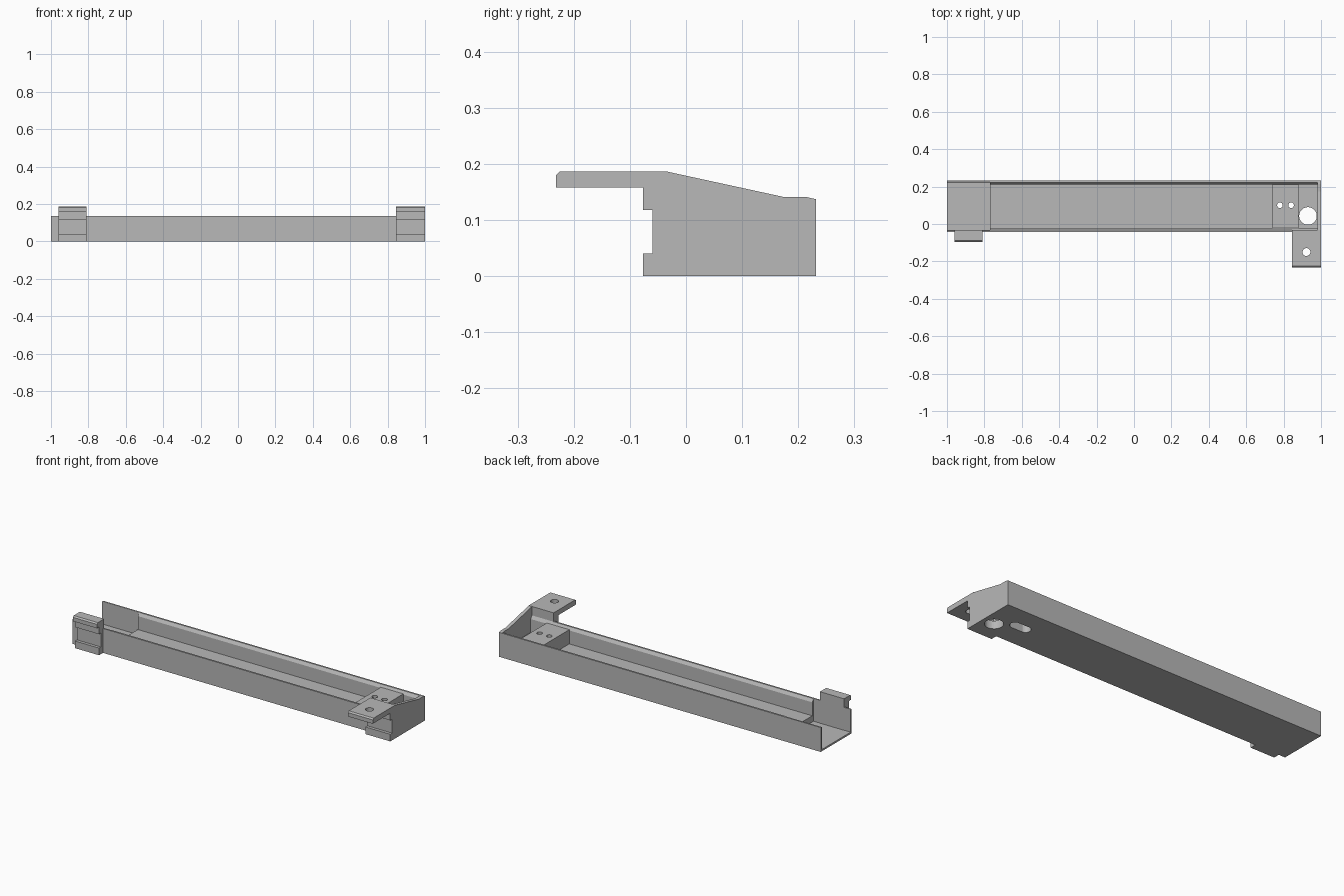
import bpy
import bmesh
from math import cos, sin, pi

cube = bpy.data.objects.get("Cube")
if cube:
    bpy.data.objects.remove(cube, do_unlink=True)

grey = bpy.data.materials.new("plain_grey")
grey.use_nodes = True
grey.diffuse_color = (0.48, 0.48, 0.48, 1)
grey.node_tree.nodes["Principled BSDF"].inputs["Base Color"].default_value = grey.diffuse_color


def prism(name, points, low, high, axis="x"):
    """Extrude a (y, z) outline along x, or an (x, y) outline along z."""
    place = (lambda p, t: (t, *p)) if axis == "x" else (lambda p, t: (*p, t))
    bm = bmesh.new()
    face = bm.faces.new([bm.verts.new(place(p, low)) for p in points])
    moved = bmesh.ops.extrude_face_region(bm, geom=[face])["geom"]
    offset = place((0, 0), high - low)
    bmesh.ops.translate(bm, vec=offset, verts=[v for v in moved if isinstance(v, bmesh.types.BMVert)])
    bmesh.ops.recalc_face_normals(bm, faces=bm.faces)
    mesh = bpy.data.meshes.new(name)
    bm.to_mesh(mesh)
    bm.free()
    mesh.materials.append(grey)
    obj = bpy.data.objects.new(name, mesh)
    bpy.context.collection.objects.link(obj)
    return obj


def slot(x, y, radius, stretch=0):
    """Outline of a round hole, or a long one when stretched along x."""
    steps = 32
    angles = [2 * pi * (i + 0.5) / steps for i in range(steps)]
    return [(x + radius * cos(a) + (stretch if cos(a) > 0 else -stretch), y + radius * sin(a))
            for a in angles]


def cut(obj, outline, low, high):
    """Cut a vertical opening and remove the helper."""
    cutter = prism("cutter", outline, low, high, "z")
    cutter.hide_render = True
    mod = obj.modifiers.new("opening", "BOOLEAN")
    mod.operation = "DIFFERENCE"
    mod.solver = "EXACT"
    mod.object = cutter
    bpy.context.view_layer.update()
    graph = bpy.context.evaluated_depsgraph_get()
    mesh = bpy.data.meshes.new_from_object(obj.evaluated_get(graph))
    obj.modifiers.clear()
    obj.data = mesh
    bpy.data.objects.remove(cutter, do_unlink=True)


FRONT, BACK, TOP, FLOOR = -0.042, 0.232, 0.137, 0.045


def channel(wall, floor, bevel):
    """U-shaped section with chamfered inner top edges."""
    a, b = FRONT + wall, BACK - wall
    return [(FRONT, 0), (BACK, 0), (BACK, TOP), (b + bevel, TOP), (b, TOP - bevel * 1.5),
            (b, floor), (a, floor), (a, TOP - bevel * 1.5), (a - bevel, TOP), (FRONT, TOP)]


# Tray: thin-walled open end and thicker main length
prism("tray_open_end", channel(0.009, 0.01, 0.001), -1, -0.77)
tray = prism("tray_main", channel(0.021, FLOOR, 0.011), -0.77, 0.98)

# End wall with sloping top
prism("end_wall", [(-0.032, 0), (BACK, 0), (BACK, TOP), (0.215, 0.141), (0.175, 0.141),
                   (-0.032, 0.186)], 0.98, 1)

# Raised mounting block
block = prism("mounting_block", [(-0.021, FLOOR), (0.211, FLOOR), (0.211, 0.125), (-0.021, 0.125)],
              0.74, 0.88)

# Cable hole, hidden slot and screw holes
cut(tray, slot(0.93, 0.043, 0.047), -0.1, 0.2)
cut(tray, slot(0.81, 0.1, 0.028, 0.033), -0.1, 0.2)
cut(block, slot(0.81, 0.1, 0.028, 0.033), 0, 0.1)
for x in (0.78, 0.84):
    cut(block, slot(x, 0.1, 0.015), 0.05, 0.2)


def clip(name, reach, low, high):
    """Grooved bracket with a chamfered lip that overhangs the front."""
    return prism(name, [(-0.032, 0), (-0.077, 0), (-0.077, 0.04), (-0.06, 0.04), (-0.06, 0.118),
                        (-0.077, 0.118), (-0.077, 0.158), (reach, 0.158), (reach, 0.18),
                        (reach + 0.008, 0.187), (-0.032, 0.187)], low, high)


# Brackets
clip("right_bracket", -0.095, -0.96, -0.81)
flange = clip("left_bracket", -0.232, 0.845, 1)
cut(flange, slot(0.922, -0.15, 0.021), 0.14, 0.3)
